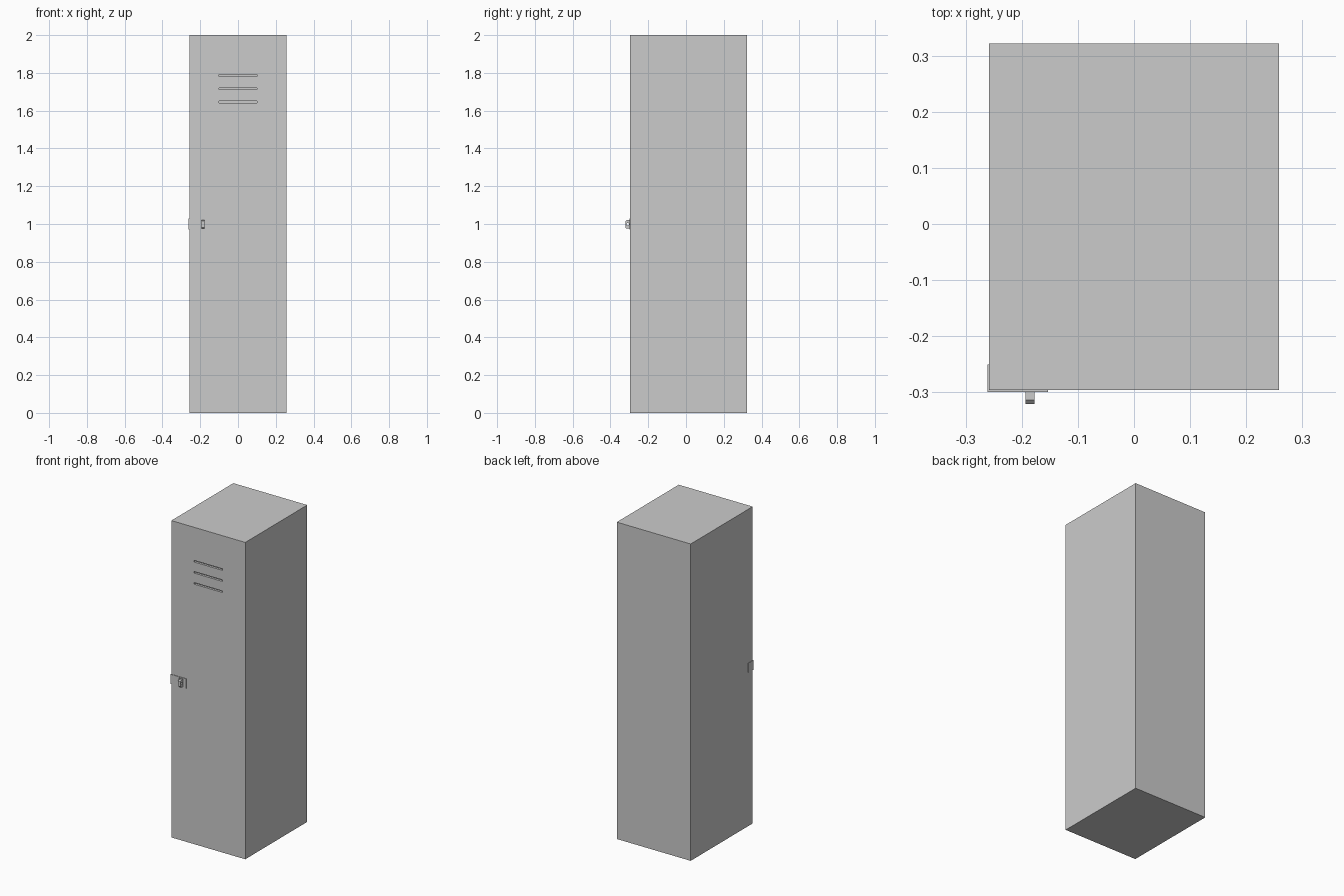
import bpy, math

if "Cube" in bpy.data.objects:
    bpy.data.objects.remove(bpy.data.objects["Cube"])


def box(name, x, y, z):
    bpy.ops.mesh.primitive_cube_add(
        size=1, location=((x[0] + x[1]) / 2, (y[0] + y[1]) / 2, (z[0] + z[1]) / 2))
    ob = bpy.context.object
    ob.name = name
    ob.scale = (x[1] - x[0], y[1] - y[0], z[1] - z[0])
    bpy.ops.object.transform_apply(location=False, rotation=False, scale=True)
    return ob


def cut(target, cutter):
    mod = target.modifiers.new("cut", 'BOOLEAN')
    mod.operation = 'DIFFERENCE'
    mod.solver = 'EXACT'
    mod.object = cutter
    bpy.context.view_layer.objects.active = target
    bpy.ops.object.modifier_apply(modifier=mod.name)
    bpy.data.objects.remove(cutter)


X0, X1, Y0, Y1 = -0.258, 0.258, -0.296, 0.322

# Cabinet shell, open at the front
cabinet = box("cabinet", (X0, X1), (Y0 + 0.015, Y1), (0, 2))
cut(cabinet, box("cavity", (X0 + 0.01, X1 - 0.01), (Y0 - 0.1, Y1 - 0.01), (0.01, 1.99)))

# Door with three vent slots
door = box("door", (X0, X1), (Y0, Y0 + 0.015), (0, 2))
for z in (1.646, 1.716, 1.786):
    cut(door, box("slot", (-0.1, 0.1), (Y0 - 0.05, Y0 + 0.05), (z - 0.005, z + 0.005)))

# Hasp plate with an opening for the staple
plate = box("hasp_plate", (-0.261, -0.153), (-0.2995, Y0), (0.97, 1.03))
cut(plate, box("hole", (-0.203, -0.17), (-0.35, -0.25), (0.973, 1.027)))

# Hasp return around the side of the cabinet
box("hasp_side", (-0.261, X0), (Y0, -0.25), (0.97, 1.03))

# Padlock staple: chamfered tab with a round hole
c = 0.007
profile = [(Y0, 0.975), (-0.321 + c, 0.975), (-0.321, 0.975 + c),
           (-0.321, 1.022 - c), (-0.321 + c, 1.022), (Y0, 1.022)]
n = len(profile)
verts = [(x, y, z) for x in (-0.193, -0.177) for y, z in profile]
faces = [tuple(range(n)), tuple(range(2 * n - 1, n - 1, -1))]
faces += [(i, i + n, (i + 1) % n + n, (i + 1) % n) for i in range(n)]
mesh = bpy.data.meshes.new("staple")
mesh.from_pydata(verts, [], faces)
staple = bpy.data.objects.new("staple", mesh)
bpy.context.collection.objects.link(staple)
bpy.context.view_layer.objects.active = staple
bpy.ops.object.select_all(action='DESELECT')
staple.select_set(True)
bpy.ops.object.mode_set(mode='EDIT')
bpy.ops.mesh.select_all(action='SELECT')
bpy.ops.mesh.normals_make_consistent(inside=False)
bpy.ops.object.mode_set(mode='OBJECT')
bpy.ops.mesh.primitive_cylinder_add(vertices=16, radius=0.007, depth=0.1,
                                    location=(-0.185, -0.309, 0.9985),
                                    rotation=(0, math.pi / 2, 0))
cut(staple, bpy.context.object)
